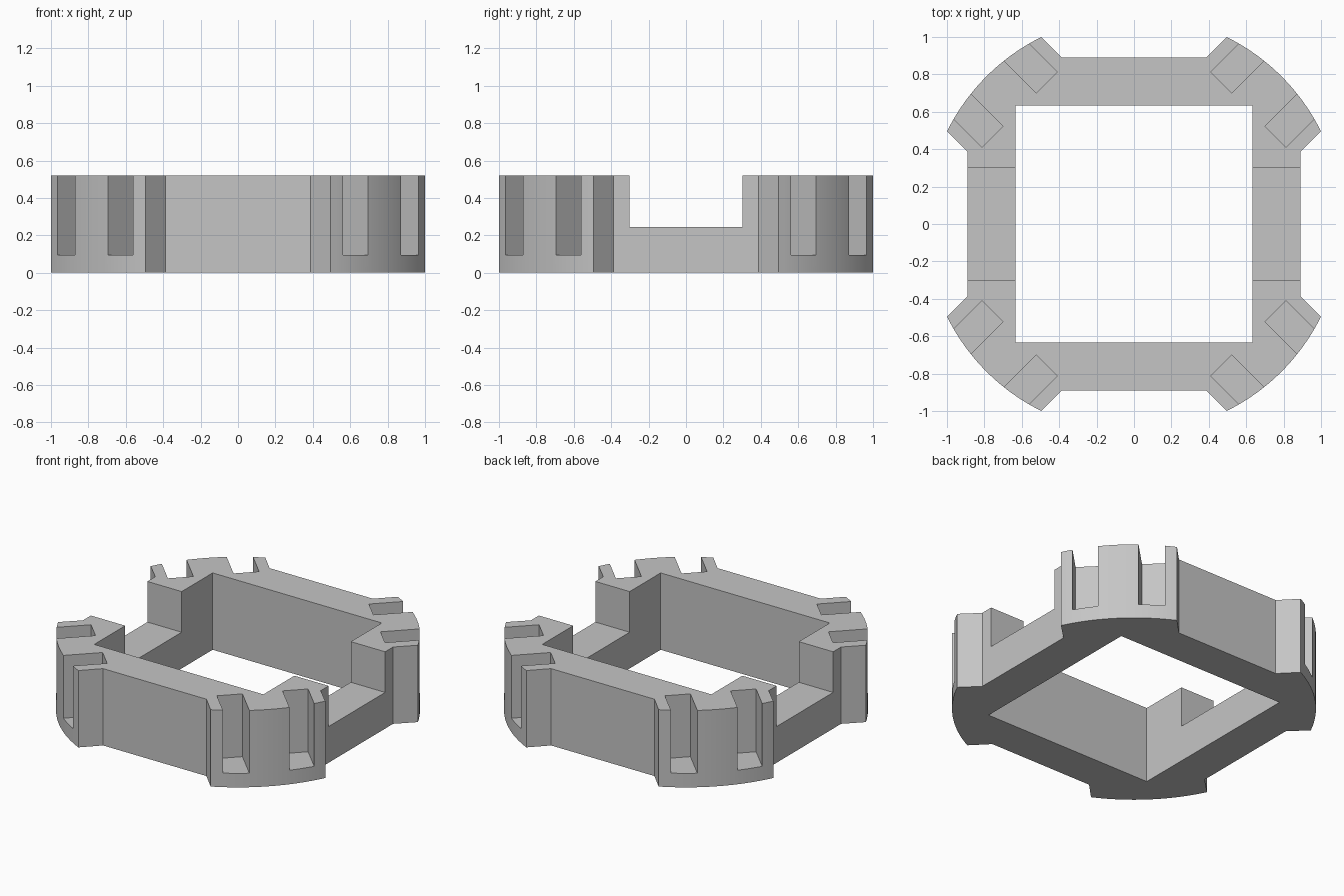
import bpy, bmesh
from math import radians, pi, sin, cos, hypot, atan2
from mathutils import Matrix, Vector

if "Cube" in bpy.data.objects:
    bpy.data.objects.remove(bpy.data.objects["Cube"], do_unlink=True)

HEIGHT = 0.52
ARC_STEPS = 24

grey = bpy.data.materials.new("plain_grey")
grey.use_nodes = True
colour = (0.56, 0.56, 0.56, 1)
grey.diffuse_color = colour
grey.node_tree.nodes["Principled BSDF"].inputs["Base Color"].default_value = colour


def finish(bm, name):
    bmesh.ops.recalc_face_normals(bm, faces=bm.faces)
    mesh = bpy.data.meshes.new(name)
    bm.to_mesh(mesh)
    bm.free()
    mesh.materials.append(grey)
    obj = bpy.data.objects.new(name, mesh)
    bpy.context.collection.objects.link(obj)
    return obj


def add_box(bm, low, high, turn=0):
    low, high = Vector(low), Vector(high)
    place = (Matrix.Rotation(turn, 4, 'Z')
             @ Matrix.Translation((low + high) / 2)
             @ Matrix.Diagonal((*(high - low), 1)))
    bmesh.ops.create_cube(bm, size=1, matrix=place)


# Frame body: straight sides with flared, rounded corner lobes
radius = hypot(1, 0.495)
start = atan2(0.495, 1)
corner = [(0.89, 0.387)]
for i in range(ARC_STEPS + 1):
    a = start + (pi / 2 - 2 * start) * i / ARC_STEPS
    corner.append((radius * cos(a), radius * sin(a)))
corner.append((0.387, 0.89))

bm = bmesh.new()
ring = []
for k in range(4):
    turn = Matrix.Rotation(k * pi / 2, 3, 'Z')
    ring += [bm.verts.new(turn @ Vector((x, y, 0))) for x, y in corner]
base = bm.faces.new(ring)
lifted = bmesh.ops.extrude_face_region(bm, geom=[base], use_keep_orig=True)
top = [v for v in lifted["geom"] if isinstance(v, bmesh.types.BMVert)]
bmesh.ops.translate(bm, verts=top, vec=(0, 0, HEIGHT))
frame = finish(bm, "square_frame")

# Central square opening
bm = bmesh.new()
add_box(bm, (-0.633, -0.633, -0.5), (0.633, 0.633, 1))
opening = finish(bm, "opening_cutter")

# Notch through the left and right sides
bm = bmesh.new()
add_box(bm, (-1.5, -0.302, 0.245), (1.5, 0.302, 1))
notch = finish(bm, "notch_cutter")

# Pair of upright slots in each corner lobe
bm = bmesh.new()
for k in range(4):
    for near, far in ((0.125, 0.284), (-0.284, -0.125)):
        add_box(bm, (0.865, near, 0.095), (1.5, far, 1), radians(45 + 90 * k))
slots = finish(bm, "slot_cutter")

bpy.context.view_layer.objects.active = frame
for cutter in (opening, notch, slots):
    cutter.hide_render = True
    cut = frame.modifiers.new(cutter.name, 'BOOLEAN')
    cut.operation = 'DIFFERENCE'
    cut.solver = 'EXACT'
    cut.object = cutter
    bpy.ops.object.modifier_apply(modifier=cut.name)
    bpy.data.objects.remove(cutter, do_unlink=True)

# Smooth rounded lobes, crisp edges elsewhere
bpy.ops.object.select_all(action='DESELECT')
frame.select_set(True)
bpy.ops.object.shade_smooth_by_angle(angle=radians(20))
